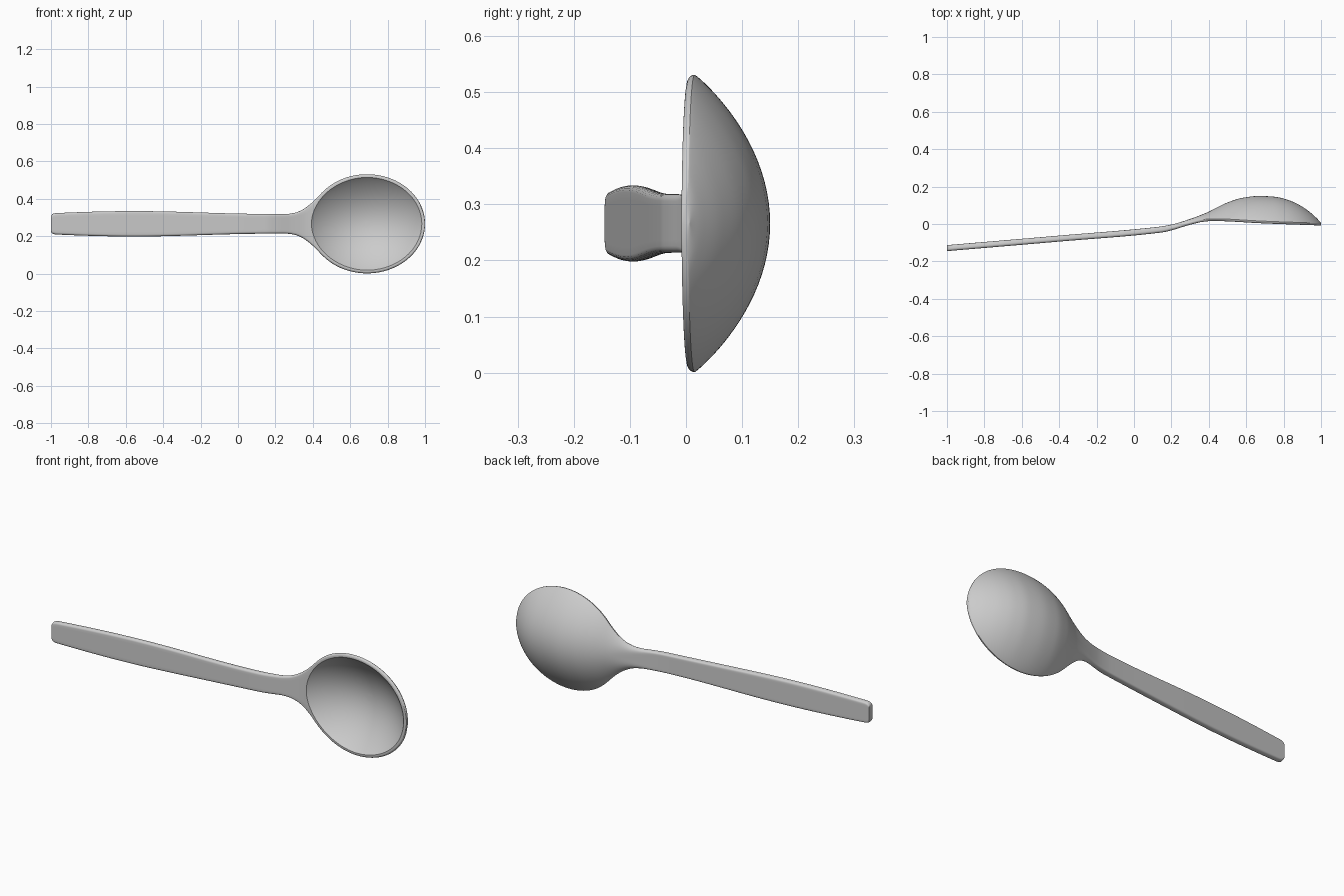
import bpy, bmesh, math

if "Cube" in bpy.data.objects:
    bpy.data.objects.remove(bpy.data.objects["Cube"])

ZC = 0.266                      # centre line height
CX, AX, AZ = 0.69, 0.31, 0.265  # bowl ellipse centre and half sizes


def curve(pts, x):
    """Smooth interpolation through (x, value) points (monotone tangents)."""
    def slope(i):
        return (pts[i + 1][1] - pts[i][1]) / (pts[i + 1][0] - pts[i][0])

    def tangent(i):
        if i == 0:
            return slope(0)
        if i == len(pts) - 1:
            return slope(i - 1)
        a, b = slope(i - 1), slope(i)
        return 0 if a * b <= 0 else 2 * a * b / (a + b)
    for i in range(len(pts) - 1):
        x0, x1 = pts[i][0], pts[i + 1][0]
        if x <= x1 or i == len(pts) - 2:
            h = x1 - x0
            t = min(max((x - x0) / h, 0), 1)
            return ((2*t**3 - 3*t*t + 1) * pts[i][1] + (t**3 - 2*t*t + t) * h * tangent(i)
                    + (3*t*t - 2*t**3) * pts[i + 1][1] + (t**3 - t*t) * h * tangent(i + 1))


# Profiles along the length: half width, front face and back face
HALF = [(-1, .042), (-.993, .052), (-.975, .057), (-.55, .068), (.1, .053), (.25, .052),
        (.3, .058), (.34, .073), (.38, .1), (.42, .137), (.46, .178), (.5, .209)]
FRONT = [(-1, -.145), (-.4, -.094), (.15, -.045), (.2, -.034), (.3, -.004),
         (.37, .012), (.42, .016), (.7, .003), (1, -.008)]
BACK = [(-1, -.113), (-.4, -.062), (.13, -.015), (.2, -.003), (.3, .027), (.4, .066), (.45, .092),
        (.5, .115), (.58, .140), (.67, .150), (.75, .146), (.82, .130), (.88, .104),
        (.94, .064), (.98, .028), (1, .006)]


def half_width(x):
    if x < .46:
        return curve(HALF, x)
    u = min((x - CX) / AX, 1)
    return max(AZ * math.sqrt(1 - u * u), .002)


def section(x):
    """Closed cross-section: flat front, rounded lip, boxy or domed back."""
    w, f, b = half_width(x), curve(FRONT, x), curve(BACK, x)
    k = min(max((x - .15) / .28, 0), 1)
    k = k * k * (3 - 2 * k)
    p, q = 16 * (2 / 16) ** k, .6 + .32 * k
    r = min(.012, (b - f) * .45)
    rz = min(.012, w * .5)
    pts = [((w - rz) * (i / 4 - 1), f) for i in range(9)]
    for i in range(1, 6):
        a = i / 5 * math.pi / 2
        pts.append((w - rz + rz * math.sin(a), f + r - r * math.cos(a)))
    n = 44
    for i in range(1, n):
        t = math.cos(i / n * math.pi)
        pts.append((w * t, f + r + (b - f - r) * max(1 - abs(t) ** p, 0) ** q))
    for i in range(5, 0, -1):
        a = i / 5 * math.pi / 2
        pts.append((-(w - rz + rz * math.sin(a)), f + r - r * math.cos(a)))
    return [(x, y, ZC + z) for z, y in pts]


def make(name, rings):
    """Loft closed rings and cap both ends."""
    bm = bmesh.new()
    vs = [[bm.verts.new(c) for c in ring] for ring in rings]
    m = len(vs[0])
    for a, b in zip(vs, vs[1:]):
        for i in range(m):
            j = (i + 1) % m
            bm.faces.new((a[i], a[j], b[j], b[i]))
    bm.faces.new(vs[0])
    bm.faces.new(vs[-1])
    bmesh.ops.recalc_face_normals(bm, faces=bm.faces)
    me = bpy.data.meshes.new(name)
    bm.to_mesh(me)
    bm.free()
    ob = bpy.data.objects.new(name, me)
    bpy.context.collection.objects.link(ob)
    return ob


# Spoon body: handle, flared neck and solid bowl in one loft
xs = [-1, -.998, -.993, -.985, -.975, -.96] + [-.9 + .07 * i for i in range(15)]
xs += [.12 + .34 * i / 28 for i in range(29)]
a0 = math.acos((.46 - CX) / AX)
xs += [CX + AX * math.cos(a0 * (1 - i / 48)) for i in range(1, 49)]
spoon = make("spoon", [section(x) for x in xs])

# Hollow cutter for the inside of the bowl
IX, IZ, DEPTH, SEG = .295, .248, .126, 96
rings = []
for i in range(-1, 30):
    rho = 1.0 if i < 0 else math.cos(i / 30 * math.pi / 2)
    ring = []
    for j in range(SEG):
        a = 2 * math.pi * j / SEG
        x = CX - .002 + IX * rho * math.cos(a)
        plane = .003 - .038 * (x - .7)
        y = -.1 if i < 0 else plane + DEPTH * (1 - rho * rho) ** .95
        ring.append((x, y, ZC + IZ * rho * math.sin(a)))
    rings.append(ring)
cutter = make("bowl_hollow_cutter", rings)
cutter.hide_render = True

mod = spoon.modifiers.new("hollow", 'BOOLEAN')
mod.operation = 'DIFFERENCE'
mod.solver = 'EXACT'
mod.object = cutter
bpy.context.view_layer.objects.active = spoon
bpy.ops.object.select_all(action='DESELECT')
spoon.select_set(True)
bpy.ops.object.modifier_apply(modifier=mod.name)
bpy.data.objects.remove(cutter)
bpy.ops.object.shade_smooth_by_angle(angle=math.radians(35))
